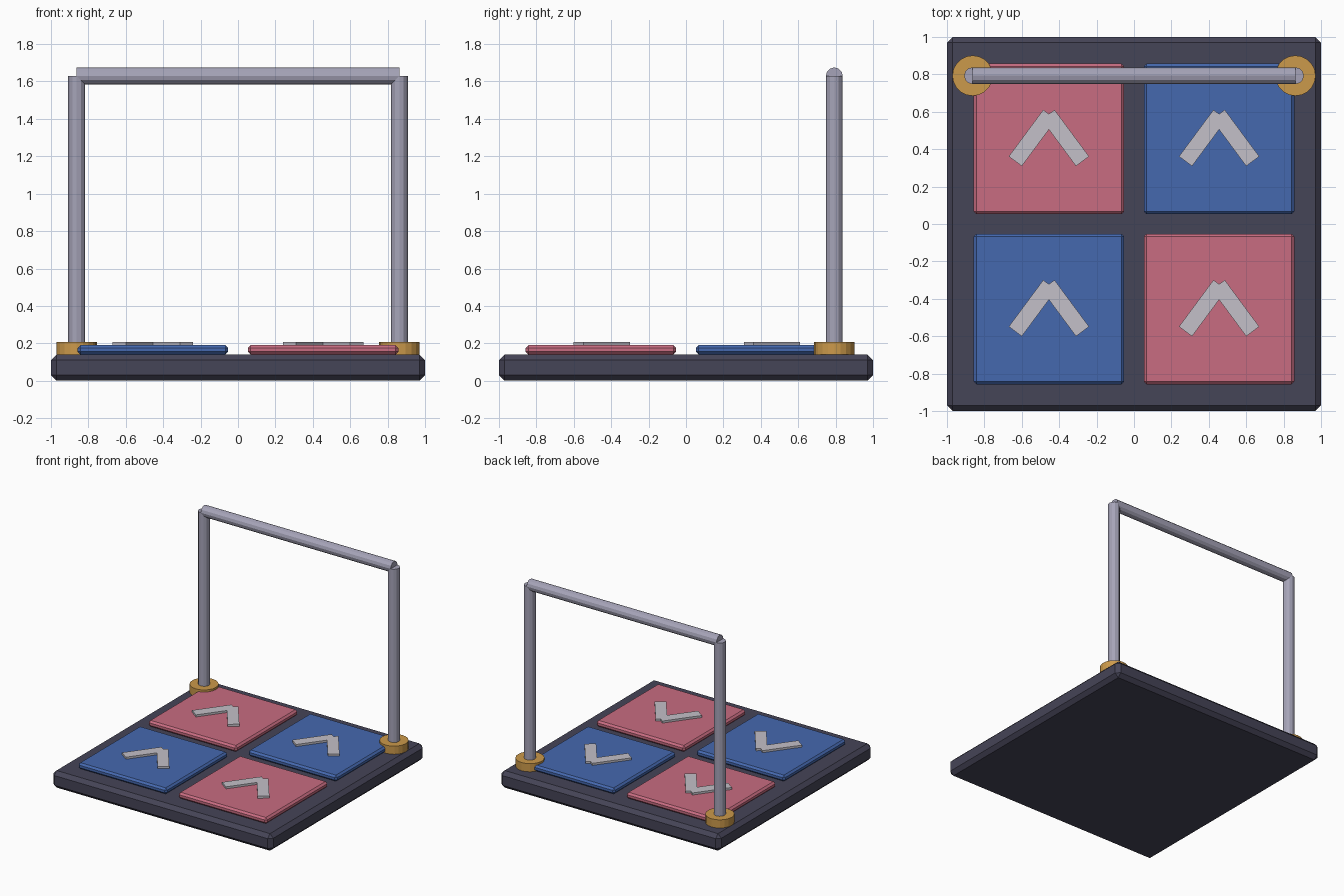
import bpy
import bmesh
from math import radians
from mathutils import Matrix

old = bpy.data.objects.get("Cube")
if old:
    bpy.data.objects.remove(old, do_unlink=True)


def material(name, rgb):
    mat = bpy.data.materials.new(name)
    mat.use_nodes = True
    colour = (*rgb, 1)
    mat.diffuse_color = colour
    bsdf = next(n for n in mat.node_tree.nodes if n.type == "BSDF_PRINCIPLED")
    bsdf.inputs["Base Color"].default_value = colour
    return mat


slate = material("dark slate", (0.06, 0.058, 0.095))
pink = material("rose pink", (0.58, 0.15, 0.22))
blue = material("mid blue", (0.06, 0.14, 0.43))
brass = material("brass", (0.6, 0.32, 0.07))
steel = material("steel", (0.38, 0.37, 0.48))
silver = material("pale silver", (0.55, 0.53, 0.58))


def finish(bm, name, mat, location, rotation=(0, 0, 0)):
    mesh = bpy.data.meshes.new(name)
    bm.to_mesh(mesh)
    bm.free()
    mesh.materials.append(mat)
    obj = bpy.data.objects.new(name, mesh)
    obj.location = location
    obj.rotation_euler = rotation
    bpy.context.collection.objects.link(obj)
    return obj


def box(name, size, location, mat, bevel=0, turn=0):
    bm = bmesh.new()
    bmesh.ops.create_cube(bm, size=1, matrix=Matrix.Diagonal((*size, 1)))
    if bevel:
        bmesh.ops.bevel(bm, geom=bm.edges[:], offset=bevel, segments=1,
                        affect="EDGES", profile=0.5)
    return finish(bm, name, mat, location, (0, 0, turn))


def cylinder(name, radius, length, sides, location, mat, rotation=(0, 0, 0)):
    bm = bmesh.new()
    bmesh.ops.create_cone(bm, cap_ends=True, segments=sides, radius1=radius,
                          radius2=radius, depth=length)
    return finish(bm, name, mat, location, rotation)


# Platform
box("platform", (2, 2, 0.14), (0, 0, 0.07), slate, 0.03)

# Four step pads in a checker layout, each with a raised chevron
PAD = 0.455
for row, sy in (("front", -1), ("back", 1)):
    for side, sx in (("right", -1), ("left", 1)):
        x, y = sx * PAD, sy * PAD
        colour = blue if sx == sy else pink
        box(f"{row}_{side}_pad", (0.805, 0.805, 0.05), (x, y, 0.165), colour, 0.015)
        for arm, s in (("right", -1), ("left", 1)):
            box(f"{row}_{side}_chevron_{arm}_arm", (0.31, 0.087, 0.03),
                (x + s * 0.0875, y + 0.005, 0.192), silver, 0, -s * radians(53.5))

# Rear handrail: collars, posts and crossbar
RAIL_Y = 0.793
for side, s in (("right", -1), ("left", 1)):
    cylinder(f"{side}_collar", 0.108, 0.07, 20, (s * 0.863, RAIL_Y, 0.172), brass)
    cylinder(f"{side}_post", 0.045, 1.49, 12, (s * 0.863, RAIL_Y, 0.885), steel)
cylinder("crossbar", 0.045, 1.726, 12, (0, RAIL_Y, 1.63), steel, (0, radians(90), 0))
